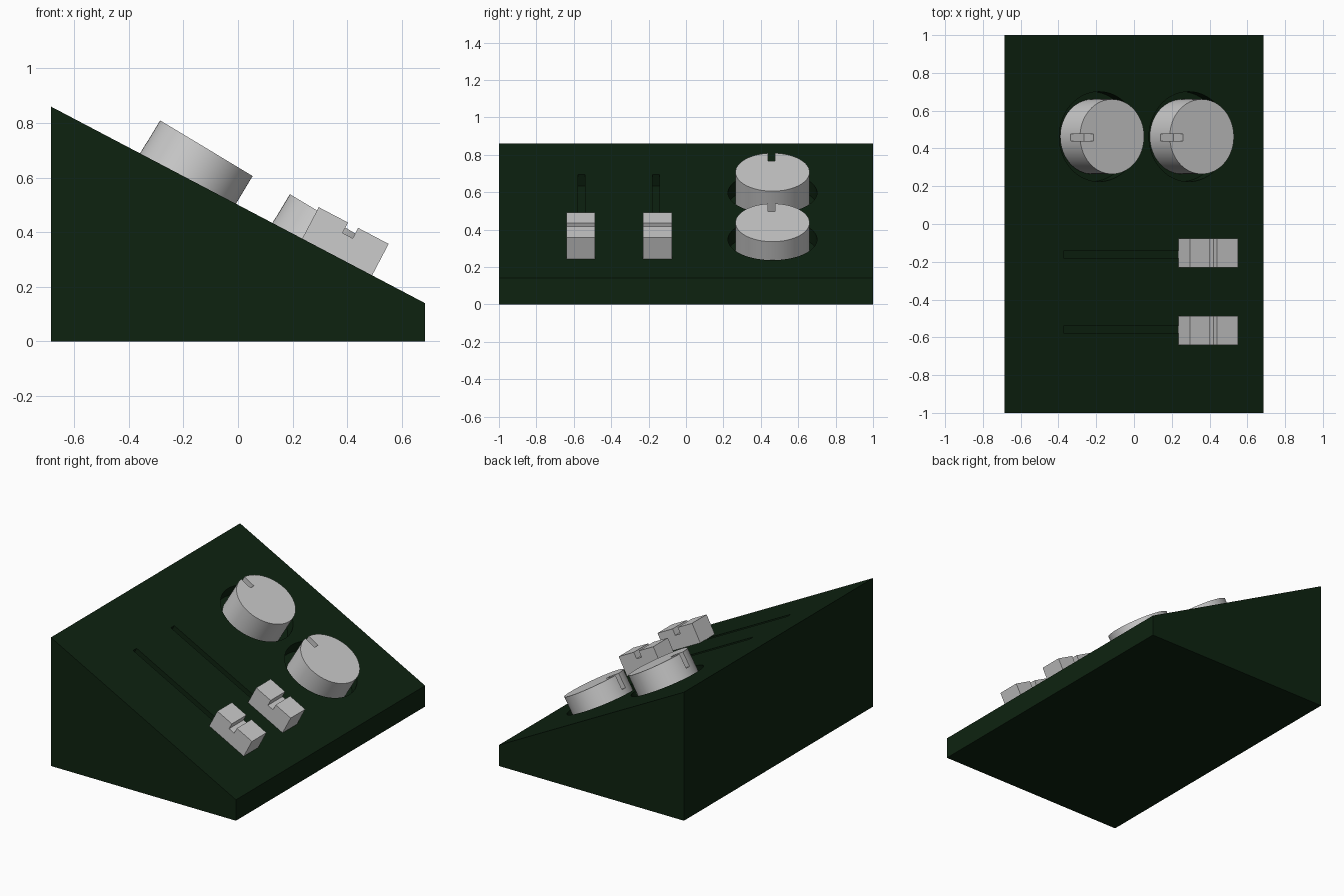
import bpy, bmesh, math
from mathutils import Matrix, Vector

if "Cube" in bpy.data.objects:
    bpy.data.objects.remove(bpy.data.objects["Cube"])


def material(name, rgb):
    m = bpy.data.materials.new(name)
    m.diffuse_color = (*rgb, 1)
    m.use_nodes = True
    m.node_tree.nodes["Principled BSDF"].inputs["Base Color"].default_value = m.diffuse_color
    return m


GREEN = material("dark green", (0.0042, 0.0165, 0.0052))
GREY = material("light grey", (0.6, 0.6, 0.6))

SLOPE = math.atan2(0.72, 1.37)      # tilt of the control panel
KNOB_TILT = math.radians(31)        # knobs lean slightly more than the panel


def panel_z(x):
    return 0.5 - x * math.tan(SLOPE)


def frame(x, y, z, tilt):
    return Matrix.Translation((x, y, z)) @ Matrix.Rotation(tilt, 4, 'Y')


def make_object(name, bm, mat, matrix=Matrix()):
    bmesh.ops.transform(bm, matrix=matrix, verts=bm.verts)
    bmesh.ops.recalc_face_normals(bm, faces=bm.faces)
    mesh = bpy.data.meshes.new(name)
    bm.to_mesh(mesh)
    bm.free()
    mesh.materials.append(mat)
    ob = bpy.data.objects.new(name, mesh)
    bpy.context.collection.objects.link(ob)
    return ob


def extrusion(name, profile, y0, y1, mat, matrix=Matrix()):
    """Extrude an x-z profile along y."""
    bm = bmesh.new()
    face = bm.faces.new([bm.verts.new((x, y0, z)) for x, z in profile])
    out = bmesh.ops.extrude_face_region(bm, geom=[face])["geom"]
    bmesh.ops.translate(bm, vec=(0, y1 - y0, 0),
                        verts=[g for g in out if isinstance(g, bmesh.types.BMVert)])
    return make_object(name, bm, mat, matrix)


def box(name, x0, x1, z0, z1, width, mat, matrix):
    return extrusion(name, [(x0, z0), (x1, z0), (x1, z1), (x0, z1)],
                     -width / 2, width / 2, mat, matrix)


def cylinder(name, radius, z0, z1, mat, matrix):
    bm = bmesh.new()
    bmesh.ops.create_cone(bm, cap_ends=True, segments=64, radius1=radius,
                          radius2=radius, depth=z1 - z0,
                          matrix=Matrix.Translation((0, 0, (z0 + z1) / 2)))
    return make_object(name, bm, mat, matrix)


def activate(ob):
    bpy.ops.object.select_all(action='DESELECT')
    bpy.context.view_layer.objects.active = ob
    ob.select_set(True)


def cut(target, cutter):
    cutter.hide_render = True
    mod = target.modifiers.new("cut", 'BOOLEAN')
    mod.operation = 'DIFFERENCE'
    mod.solver = 'EXACT'
    mod.object = cutter
    activate(target)
    bpy.ops.object.modifier_apply(modifier=mod.name)
    bpy.data.objects.remove(cutter)


def smooth(ob):
    activate(ob)
    bpy.ops.object.shade_smooth_by_angle(angle=math.radians(30))


# Wedge-shaped housing
housing = extrusion("housing", [(-0.685, 0), (0.685, 0), (0.685, 0.14), (-0.685, 0.86)],
                    -1, 1, GREEN)

# Round knobs with a pointer notch, each sitting in a round recess
KNOB_Y = 0.4625
for i, (x, z) in enumerate([(-0.116, 0.7075), (0.359, 0.4375)]):
    hx = x - 0.134 * math.sin(KNOB_TILT)
    cut(housing, cylinder("recess_cutter", 0.238, -0.085, 0.1, GREEN,
                          frame(hx, KNOB_Y, panel_z(hx), SLOPE)))
    m = frame(x, KNOB_Y, z, KNOB_TILT)
    knob = cylinder(f"knob_{i + 1}", 0.198, -0.204, 0, GREY, m)
    cut(knob, box("notch_cutter", -0.3, -0.116, -0.097, 0.05, 0.036, GREY,
                  m @ Matrix.Translation((0, -0.005, 0))))
    smooth(knob)

# Sliders with a finger groove, each on a long slot
for i, (y, slot_y) in enumerate([(-0.153, -0.161), (-0.563, -0.559)]):
    m = frame(-0.372, slot_y, panel_z(-0.372), SLOPE)
    cut(housing, box("slot_cutter", 0, 0.96, -0.07, 0.1, 0.037, GREEN, m))
    m = frame(0.235, y, panel_z(0.235), SLOPE)
    profile = [(0, -0.002), (0.289, -0.002), (0.289, 0.13), (0.163, 0.13),
               (0.163, 0.087), (0.121, 0.087), (0.121, 0.13), (0, 0.13)]
    extrusion(f"slider_{i + 1}", profile, -0.077, 0.077, GREY, m)

smooth(housing)
